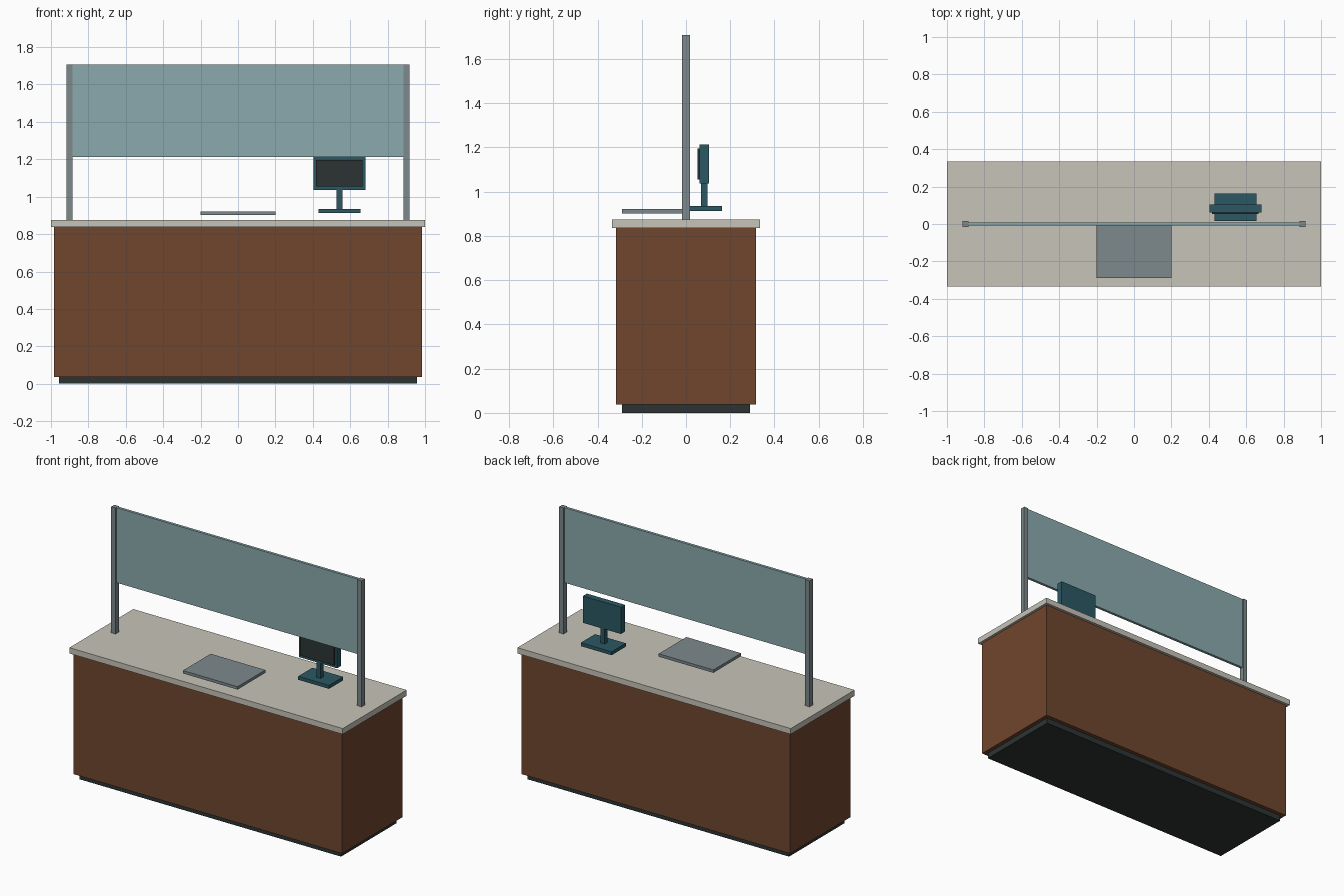
import bpy

if "Cube" in bpy.data.objects:
    bpy.data.objects.remove(bpy.data.objects["Cube"])


def material(name, rgb):
    """Flat material from 0-255 sRGB values converted to linear."""
    def linear(c):
        c /= 255
        return c / 12.92 if c <= 0.04045 else ((c + 0.055) / 1.055) ** 2.4
    mat = bpy.data.materials.new(name)
    mat.diffuse_color = (*[linear(c) for c in rgb], 1)
    mat.use_nodes = True
    mat.node_tree.nodes["Principled BSDF"].inputs["Base Color"].default_value = mat.diffuse_color
    return mat


def box(name, mat, x, y, z):
    """Box spanning the (min, max) range on each axis."""
    spans = (x, y, z)
    bpy.ops.mesh.primitive_cube_add(size=1, location=[(a + b) / 2 for a, b in spans])
    ob = bpy.context.object
    ob.name = name
    ob.scale = [b - a for a, b in spans]
    bpy.ops.object.transform_apply(location=False, rotation=False, scale=True)
    ob.data.materials.append(mat)
    return ob


wood = material("brown wood", (112, 70, 45))
stone = material("pale stone", (198, 196, 184))
dark = material("charcoal", (44, 52, 51))
metal = material("grey metal", (125, 137, 139))
glass = material("blue grey glass", (138, 170, 174))
teal = material("dark teal plastic", (43, 88, 99))

# Counter: recessed plinth, cabinet and overhanging top
box("plinth", dark, (-0.957, 0.957), (-0.29, 0.29), (0, 0.037))
box("cabinet", wood, (-0.983, 0.983), (-0.316, 0.316), (0.037, 0.837))
box("countertop", stone, (-1, 1), (-0.334, 0.334), (0.837, 0.875))

# Screen guard: two posts holding a glass panel
for side, x in (("left", -0.9), ("right", 0.9)):
    box(side + "_post", metal, (x - 0.016, x + 0.016), (-0.017, 0.017), (0.875, 1.708))
box("guard_panel", glass, (-0.884, 0.884), (-0.009, 0.009), (1.212, 1.708))

# Writing tray, held just above the countertop
box("tray", metal, (-0.2, 0.2), (-0.29, 0), (0.902, 0.921))

# Monitor: base, neck, housing and raised display
box("monitor_base", teal, (0.43, 0.655), (0.015, 0.163), (0.912, 0.935))
box("monitor_neck", teal, (0.526, 0.558), (0.067, 0.098), (0.935, 1.037))
box("monitor_housing", teal, (0.403, 0.681), (0.062, 0.104), (1.037, 1.214))
box("monitor_display", dark, (0.418, 0.666), (0.053, 0.062), (1.055, 1.196))
